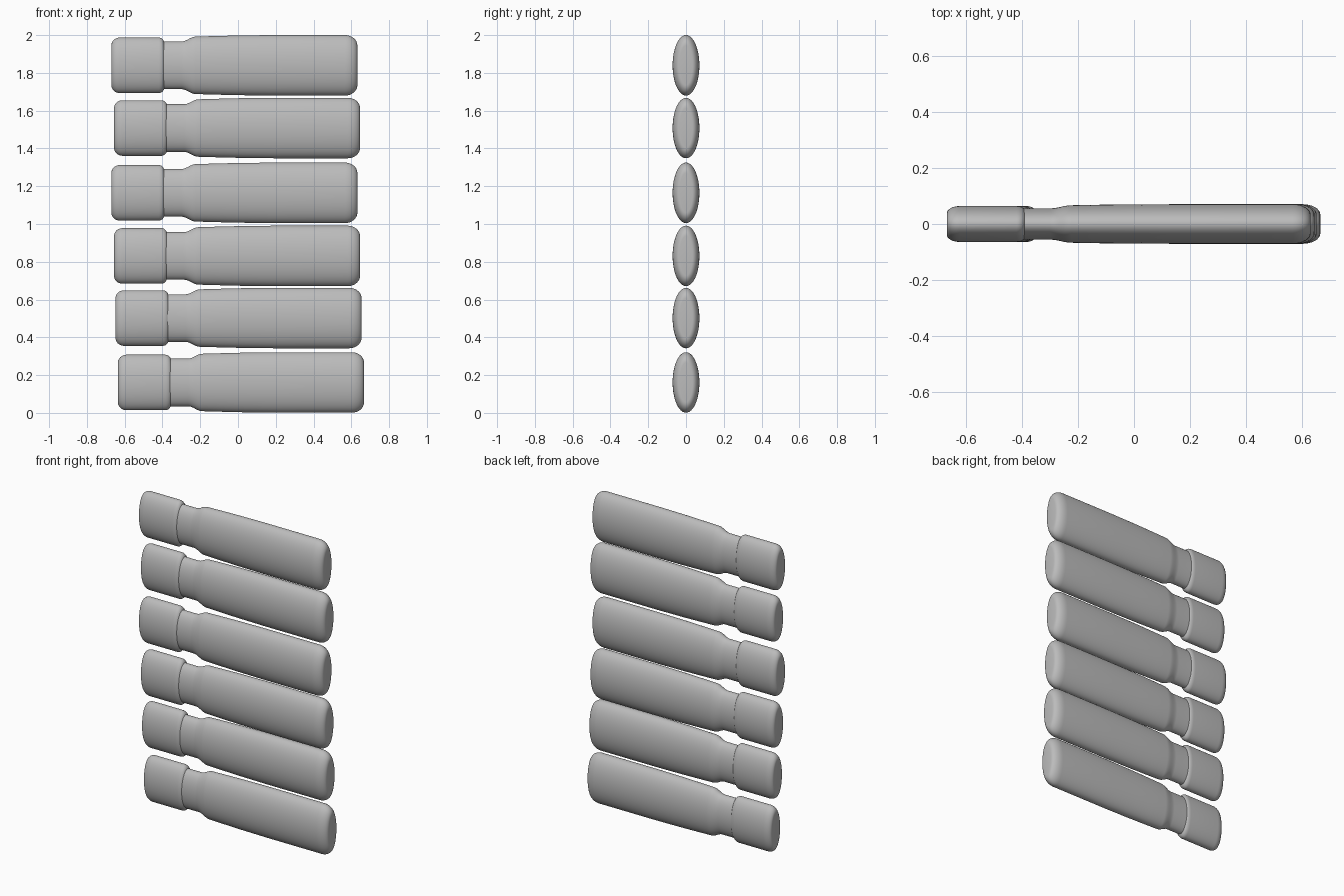
import bpy, bmesh, math

SIDES = 64

old = bpy.data.objects.get("Cube")
if old:
    bpy.data.objects.remove(old, do_unlink=True)

grey = bpy.data.materials.new("plain grey")
grey.use_nodes = True
COLOUR = (0.5, 0.5, 0.5, 1)
grey.diffuse_color = COLOUR
grey.node_tree.nodes["Principled BSDF"].inputs["Base Color"].default_value = COLOUR


def rounded_end(x, out, hy, hz, length, inset_y, inset_z, steps=8):
    """Stations of a rounded rim, from full section to the flat face at x."""
    rim = []
    for i in range(steps + 1):
        a = math.pi / 2 * i / steps
        drop = 1 - math.cos(a)
        rim.append((x - out * length * (1 - math.sin(a)),
                    hy - inset_y * drop, hz - inset_z * drop))
    return rim


def shoulder(x0, x1, start, end, steps=10):
    """Stations easing from one section to another."""
    res = []
    for i in range(steps + 1):
        t = i / steps
        s = t * t * (3 - 2 * t)
        res.append((x0 + (x1 - x0) * t,
                    start[0] + (end[0] - start[0]) * s,
                    start[1] + (end[1] - start[1]) * s))
    return res


def loft(name, stations, location):
    """Skin elliptical sections along x and close both ends."""
    bm = bmesh.new()
    rings = []
    for x, hy, hz in stations:
        rings.append([bm.verts.new((x, hy * math.cos(a), hz * math.sin(a)))
                      for a in (2 * math.pi * k / SIDES for k in range(SIDES))])
    for r, s in zip(rings, rings[1:]):
        for k in range(SIDES):
            n = (k + 1) % SIDES
            bm.faces.new((r[k], r[n], s[n], s[k]))
    bm.faces.new(rings[0])
    bm.faces.new(rings[-1])
    bmesh.ops.recalc_face_normals(bm, faces=bm.faces[:])
    mesh = bpy.data.meshes.new(name)
    bm.to_mesh(mesh)
    bm.free()
    mesh.materials.append(grey)
    obj = bpy.data.objects.new(name, mesh)
    bpy.context.collection.objects.link(obj)
    obj.location = location
    bpy.ops.object.select_all(action='DESELECT')
    obj.select_set(True)
    bpy.context.view_layer.objects.active = obj
    bpy.ops.object.shade_smooth_by_angle(angle=math.radians(40))


# Sections: neck, shoulder, gently swelling body, rounded base
body = [(-0.39, 0.056, 0.126)]
body += shoulder(-0.28, -0.205, (0.056, 0.126), (0.067, 0.152))
body += [(-0.1, 0.069, 0.155), (0.02, 0.07, 0.158), (0.2, 0.071, 0.16)]
body += rounded_end(0.651, 1, 0.071, 0.16, 0.065, 0.037, 0.055)

# Sections: cap with a large outer rounding and a small lip at the neck
cap = rounded_end(-0.651, -1, 0.064, 0.147, 0.045, 0.026, 0.04)[::-1]
cap += rounded_end(-0.371, 1, 0.064, 0.147, 0.03, 0.016, 0.03)

# Six bottles lying on their sides in a slightly uneven stack
stack = [(0.016, 0.161), (0.003, 0.502), (-0.005, 0.831),
         (-0.019, 1.165), (-0.005, 1.508), (-0.019, 1.84)]
for i, (x, z) in enumerate(stack, 1):
    loft(f"bottle_body_{i}", body, (x, 0, z))
    loft(f"bottle_cap_{i}", cap, (x, 0, z))
